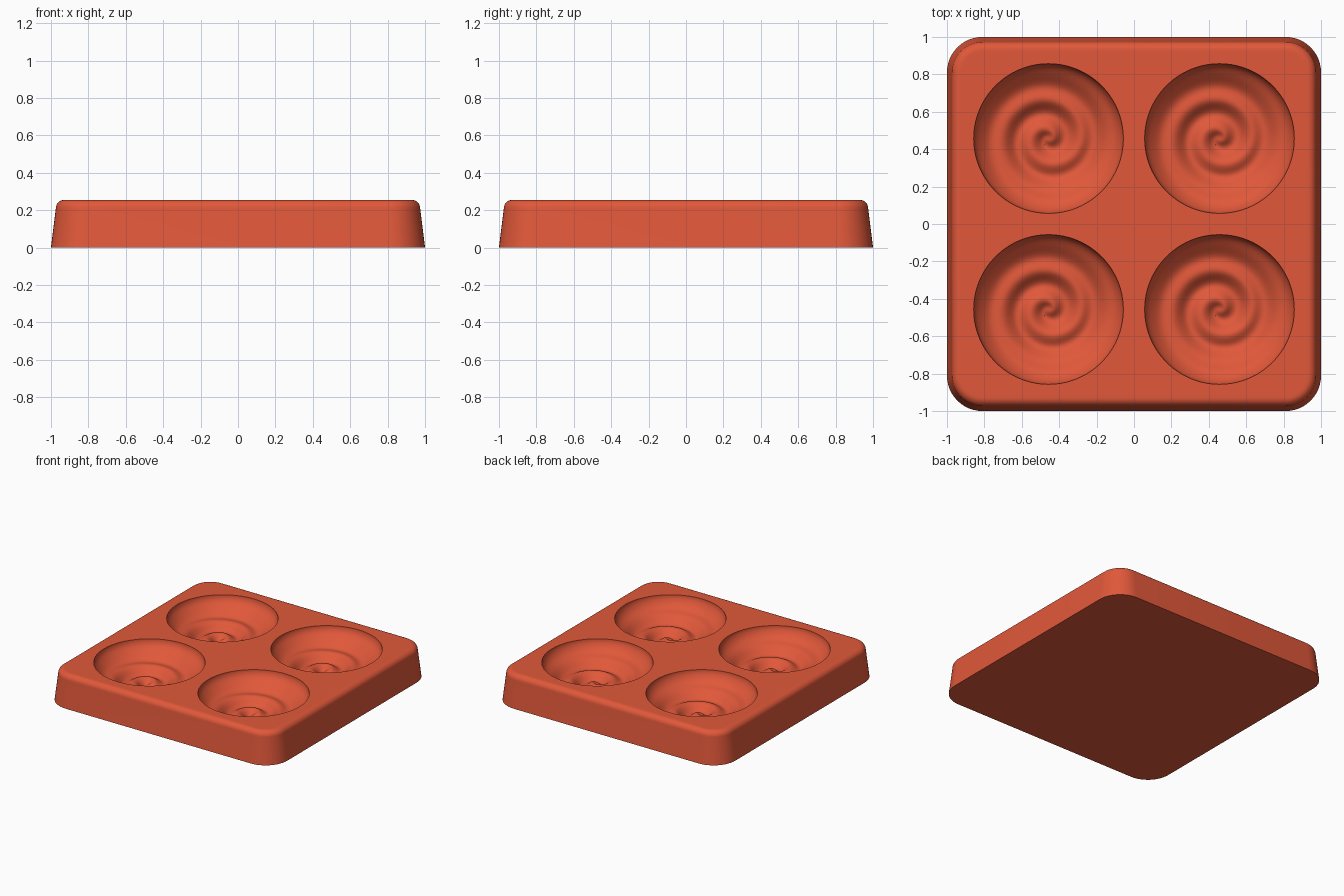
import bpy, bmesh
from math import sin, cos, pi, sqrt, atan2, radians

cube = bpy.data.objects.get("Cube")
if cube:
    bpy.data.objects.remove(cube, do_unlink=True)

TOP = 0.255
BOWL_R, BOWL_DEPTH, BOWL_C = 0.4, 0.17, 0.457
SEG, RINGS = 128, 64
PITCH = 0.16

bm = bmesh.new()


def bridge(a, b):
    n = len(a)
    for i in range(n):
        bm.faces.new((a[i], a[(i + 1) % n], b[(i + 1) % n], b[i]))


def loop_edges(ring):
    return [bm.edges.get((ring[i], ring[(i + 1) % len(ring)])) for i in range(len(ring))]


def rounded_square(inset, z, steps=12):
    """Ring of vertices around a square with round corners."""
    radius = 0.19 - inset
    c = 1 - inset - radius
    ring = []
    for k, (sx, sy) in enumerate(((1, 1), (-1, 1), (-1, -1), (1, -1))):
        for j in range(steps + 1):
            a = (k + j / steps) * pi / 2
            ring.append(bm.verts.new((sx * c + radius * cos(a), sy * c + radius * sin(a), z)))
    return ring


def bowl_height(r, a):
    """Elliptical bowl with a single swirling ridge that fades outwards."""
    base = TOP - BOWL_DEPTH * sqrt(max(0, 1 - (r / BOWL_R) ** 2))
    fade_out = min(1, max(0, (0.39 - r) / 0.2))
    fade_in = min(1, r / 0.035)
    ridge = cos(2 * pi * (r - 0.17) / PITCH - a)
    return base + 0.02 * fade_out * fade_in * ridge


def add_bowl(cx, cy):
    """Polar grid from the rim down to the centre; returns the rim."""
    rim = previous = None
    for k in range(RINGS):
        r = BOWL_R * cos(k / RINGS * pi / 2)
        ring = []
        for i in range(SEG):
            a = 2 * pi * i / SEG
            z = TOP if k == 0 else bowl_height(r, a)
            ring.append(bm.verts.new((cx + r * cos(a), cy + r * sin(a), z)))
        if previous:
            bridge(previous, ring)
        else:
            rim = ring
        previous = ring
    centre = bm.verts.new((cx, cy, bowl_height(0, 0)))
    for i in range(SEG):
        bm.faces.new((previous[i], previous[(i + 1) % SEG], centre))
    return rim


# Tapered outer wall with a rounded upper edge
profile = [(0, 0), (0.026, 0.21)]
for j in range(1, 9):
    a = j / 8 * pi / 2
    profile.append((0.026 + 0.045 * (1 - cos(a)), 0.21 + 0.045 * sin(a)))
profile.append((0.085, TOP))
rings = [rounded_square(d, z) for d, z in profile]
for lower, upper in zip(rings, rings[1:]):
    bridge(lower, upper)
bm.faces.new(rings[0][::-1])

# Four swirled bowls and the flat top between them
border = loop_edges(rings[-1])
for sx in (-1, 1):
    for sy in (-1, 1):
        border += loop_edges(add_bowl(sx * BOWL_C, sy * BOWL_C))
bmesh.ops.triangle_fill(bm, use_beauty=True, use_dissolve=False, edges=border, normal=(0, 0, 1))
bmesh.ops.recalc_face_normals(bm, faces=bm.faces[:])

mesh = bpy.data.meshes.new("swirl_mould")
bm.to_mesh(mesh)
bm.free()
mould = bpy.data.objects.new("swirl_mould", mesh)
bpy.context.collection.objects.link(mould)

# Terracotta red material
mat = bpy.data.materials.new("terracotta_red")
mat.use_nodes = True
colour = (0.75, 0.098, 0.042, 1)
mat.diffuse_color = colour
mat.node_tree.nodes["Principled BSDF"].inputs["Base Color"].default_value = colour
mesh.materials.append(mat)

bpy.ops.object.select_all(action="DESELECT")
mould.select_set(True)
bpy.context.view_layer.objects.active = mould
bpy.ops.object.shade_smooth_by_angle(angle=radians(35))
